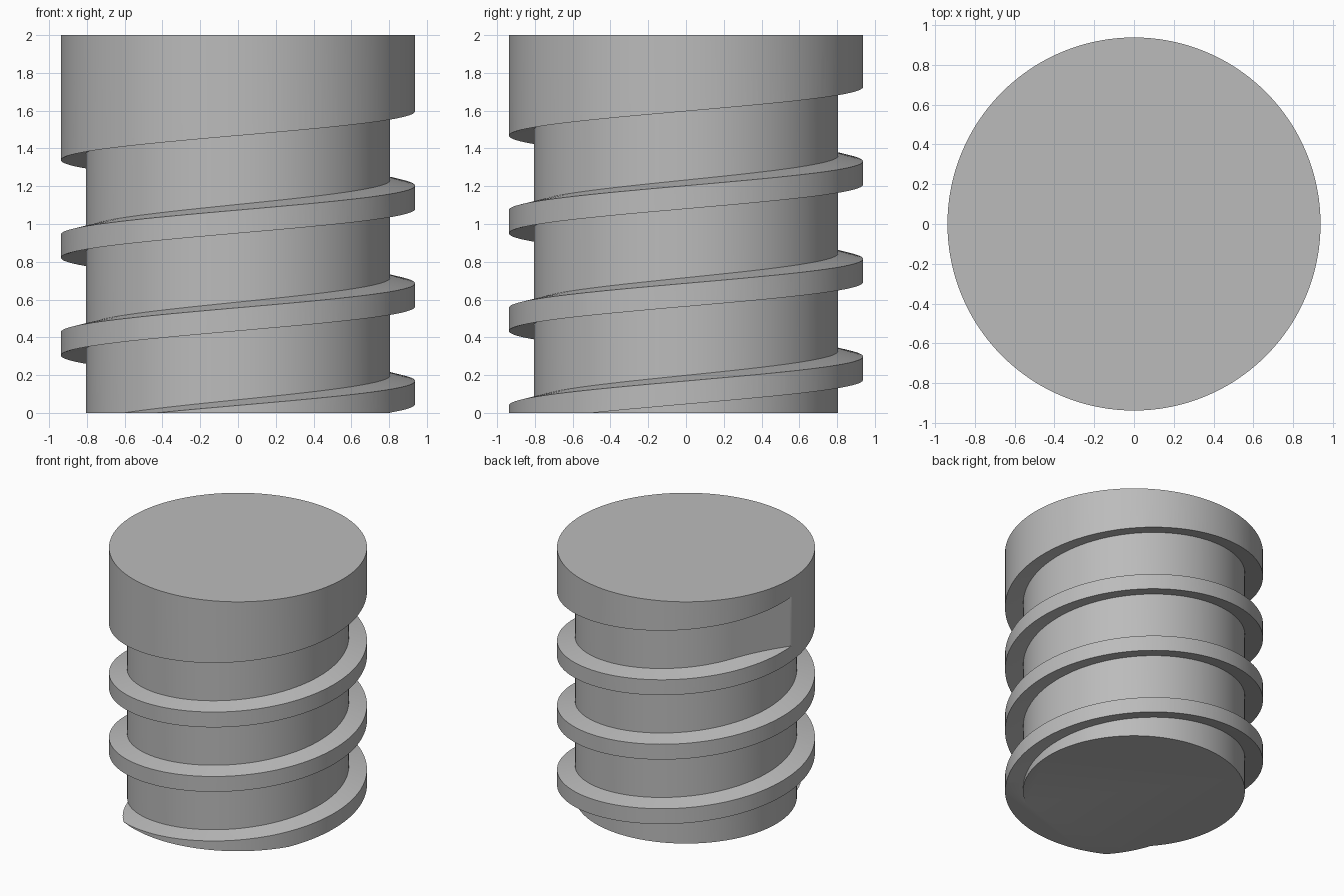
import bpy, bmesh, math

cube = bpy.data.objects.get("Cube")
if cube:
    bpy.data.objects.remove(cube, do_unlink=True)

OUTER, CORE, HEIGHT, PITCH = 0.9375, 0.806, 2.0, 0.517
RIDGE_BOTTOM, RIDGE_TOP = 0.046, 0.169   # ridge edges on the rim at angle zero
SLOPE = 0.03 / (OUTER - CORE)            # both ridge flanks rise toward the core
START, EXIT, END = -420, 869, 902        # groove angles in degrees

grey = bpy.data.materials.new("grey")
grey.use_nodes = True
colour = (0.5, 0.5, 0.5, 1)
grey.diffuse_color = colour
grey.node_tree.nodes["Principled BSDF"].inputs["Base Color"].default_value = colour


def make_object(name, bm):
    bmesh.ops.recalc_face_normals(bm, faces=bm.faces)
    mesh = bpy.data.meshes.new(name)
    bm.to_mesh(mesh)
    bm.free()
    mesh.materials.append(grey)
    obj = bpy.data.objects.new(name, mesh)
    bpy.context.collection.objects.link(obj)
    return obj


def groove_section(bm, degrees):
    """Groove profile; the floor runs out along a tangent at the upper end."""
    angle = math.radians(degrees)
    floor = CORE / math.cos(math.radians(max(0, degrees - EXIT)))
    lift = PITCH * degrees / 360
    low, high = RIDGE_TOP + lift, RIDGE_BOTTOM + PITCH + lift
    ring = []
    for r, z in ((floor, low), (1.05, low), (1.05, high), (floor, high)):
        ring.append(bm.verts.new((r * math.cos(angle), r * math.sin(angle),
                                  z + SLOPE * (OUTER - r))))
    return ring


# Solid cylinder
bm = bmesh.new()
bmesh.ops.create_cone(bm, cap_ends=True, segments=180, radius1=OUTER,
                      radius2=OUTER, depth=HEIGHT)
bmesh.ops.translate(bm, verts=bm.verts, vec=(0, 0, HEIGHT / 2))
screw = make_object("threaded_plug", bm)

# Helical groove cutter
bm = bmesh.new()
angles = list(range(START, EXIT, 2)) + list(range(EXIT, END + 1, 3))
rings = [groove_section(bm, a) for a in angles]
for a, b in zip(rings, rings[1:]):
    for i in range(4):
        j = (i + 1) % 4
        bm.faces.new((a[i], a[j], b[j], b[i]))
bm.faces.new(rings[0])
bm.faces.new(rings[-1])
bmesh.ops.triangulate(bm, faces=bm.faces)
cutter = make_object("groove_cutter", bm)
cutter.hide_render = True

# Cut the thread and smooth the round faces
cut = screw.modifiers.new("thread", 'BOOLEAN')
cut.operation = 'DIFFERENCE'
cut.solver = 'EXACT'
cut.object = cutter
bpy.ops.object.select_all(action='DESELECT')
bpy.context.view_layer.objects.active = screw
screw.select_set(True)
bpy.ops.object.modifier_apply(modifier=cut.name)
bpy.data.objects.remove(cutter, do_unlink=True)
bpy.ops.object.shade_smooth_by_angle(angle=math.radians(30))
